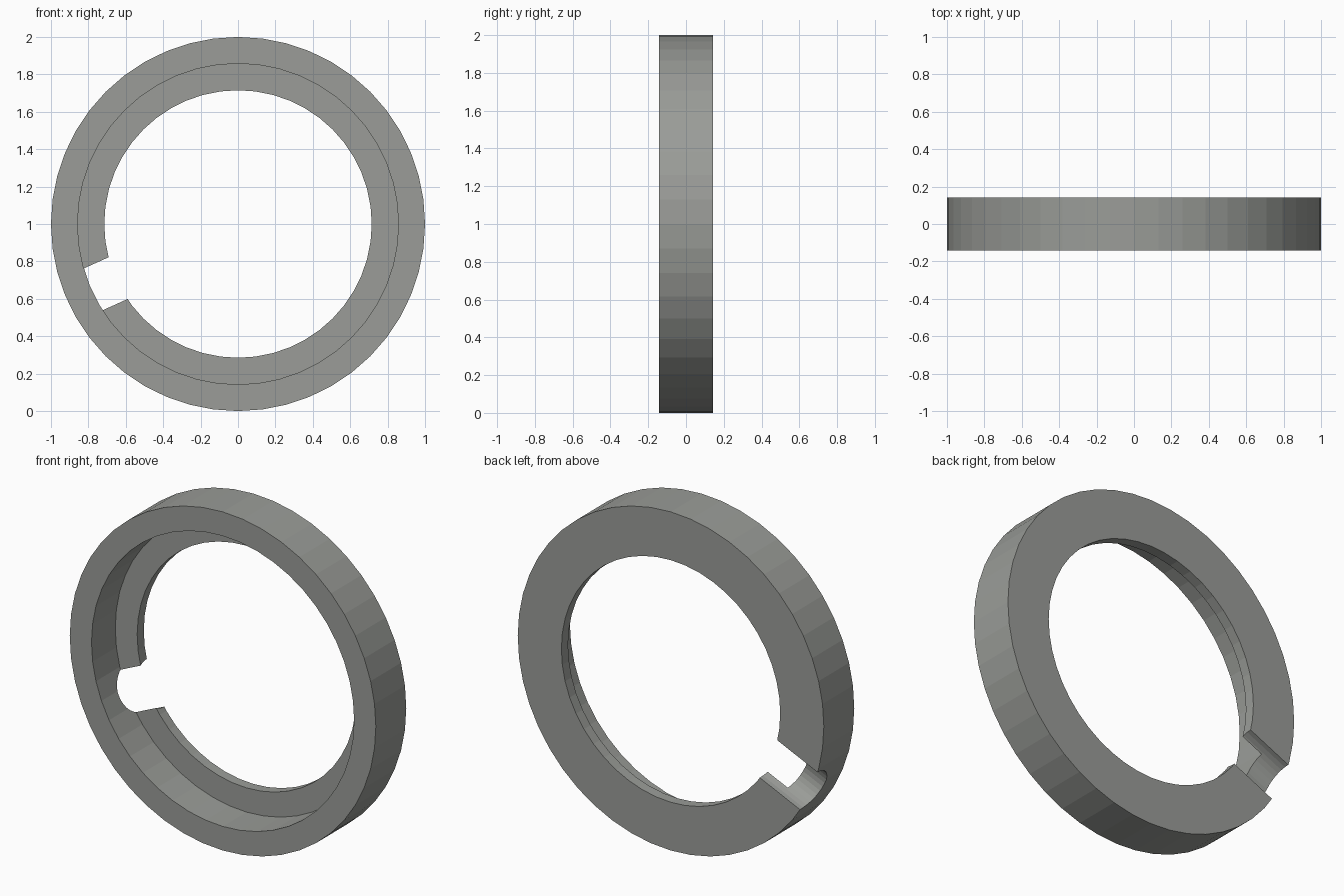
import bpy, bmesh, math
from mathutils import Vector, Matrix

if "Cube" in bpy.data.objects:
    bpy.data.objects.remove(bpy.data.objects["Cube"])

HALF = 0.142      # half the ring's thickness
SIDES = 48
CENTRE = Vector((0, 0, 1))

grey = bpy.data.materials.new("warm grey")
grey.diffuse_color = (0.325, 0.335, 0.315, 1)
grey.use_nodes = True
grey.node_tree.nodes["Principled BSDF"].inputs["Base Color"].default_value = grey.diffuse_color


def make_object(name, bm):
    bmesh.ops.recalc_face_normals(bm, faces=bm.faces)
    mesh = bpy.data.meshes.new(name)
    bm.to_mesh(mesh)
    bm.free()
    mesh.materials.append(grey)
    obj = bpy.data.objects.new(name, mesh)
    bpy.context.collection.objects.link(obj)
    return obj


# Ring: L-shaped profile (radius, y) turned about the y axis
profile = [(1, -HALF), (1, HALF), (0.715, HALF),
           (0.715, 0.08), (0.858, 0.08), (0.858, -HALF)]
bm = bmesh.new()
loops = []
for i in range(SIDES):
    a = 2 * math.pi * i / SIDES
    loops.append([bm.verts.new(CENTRE + Vector((r * math.cos(a), y, r * math.sin(a))))
                  for r, y in profile])
n = len(profile)
for i in range(SIDES):
    p, q = loops[i], loops[(i + 1) % SIDES]
    for j in range(n):
        k = (j + 1) % n
        bm.faces.new((p[j], p[k], q[k], q[j]))
ring = make_object("flanged_ring", bm)

# Half-round radial channel cut into the back, through lip and wall
angle = math.radians(24.3)
outward = Vector((-math.cos(angle), 0, -math.sin(angle)))
place = (Matrix.Translation(CENTRE + outward * 0.9 + Vector((0, HALF, 0)))
         @ outward.to_track_quat('Z', 'Y').to_matrix().to_4x4())
bm = bmesh.new()
bmesh.ops.create_cone(bm, cap_ends=True, segments=32, radius1=0.138,
                      radius2=0.138, depth=0.8, matrix=place)
cutter = make_object("channel_cutter", bm)
cutter.hide_render = True

cut = ring.modifiers.new("channel", 'BOOLEAN')
cut.operation = 'DIFFERENCE'
cut.solver = 'EXACT'
cut.object = cutter
bpy.context.view_layer.objects.active = ring
ring.select_set(True)
bpy.ops.object.modifier_apply(modifier=cut.name)
bpy.data.objects.remove(cutter, do_unlink=True)
